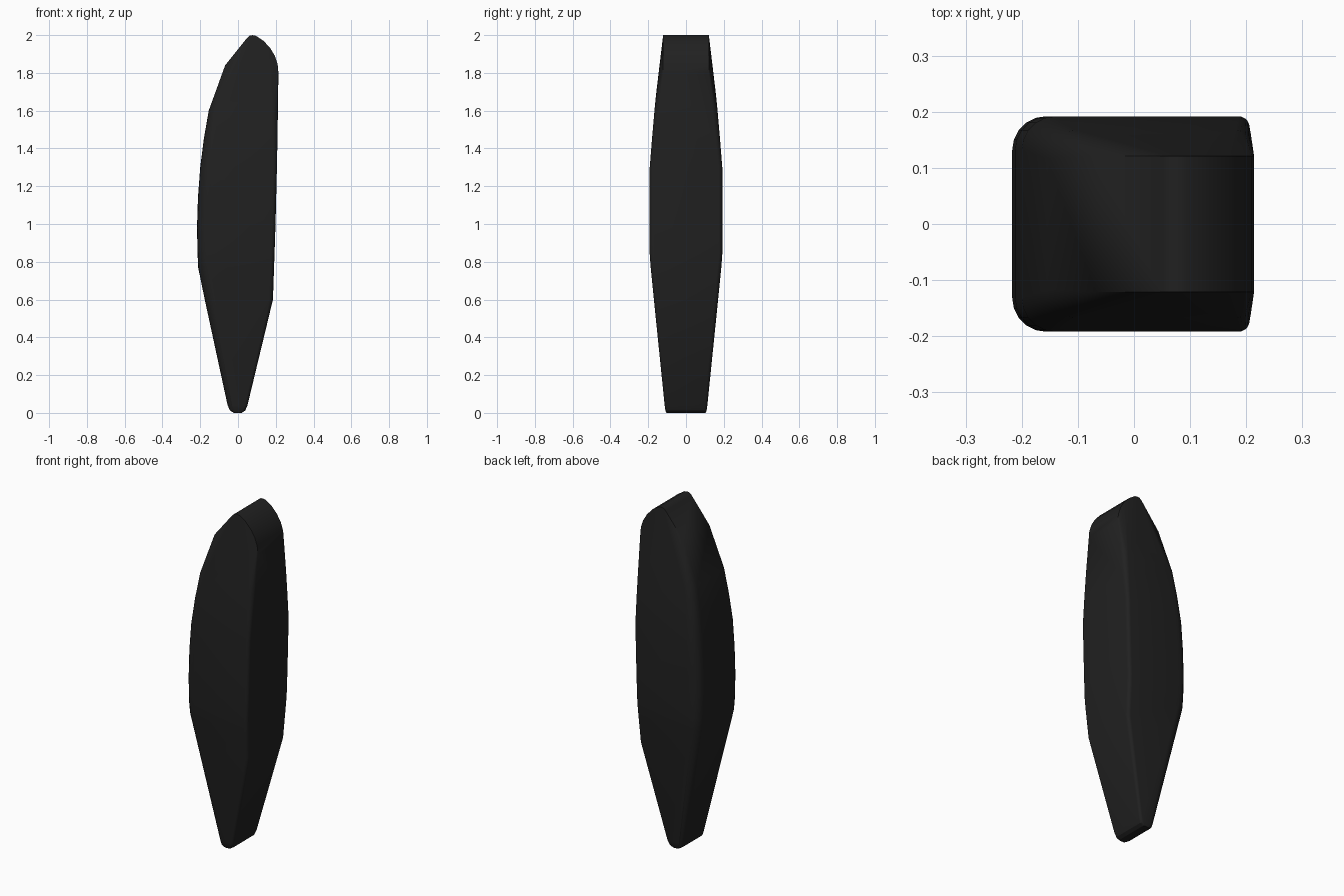
import bpy, bmesh, math

if "Cube" in bpy.data.objects:
    bpy.data.objects.remove(bpy.data.objects["Cube"])

# Horizontal sections: z, left x, right x, half depth, left corner radius, right corner radius
SECTIONS = [
    (0.00, -0.022, 0.020, 0.103, 0.012, 0.012),
    (0.012, -0.042, 0.038, 0.109, 0.022, 0.015),
    (0.04, -0.055, 0.050, 0.113, 0.035, 0.015),
    (0.60, -0.176, 0.185, 0.170, 0.060, 0.020),
    (0.77, -0.211, 0.190, 0.187, 0.060, 0.020),
    (0.84, -0.214, 0.193, 0.192, 0.060, 0.020),
    (0.98, -0.217, 0.198, 0.192, 0.060, 0.020),
    (1.14, -0.212, 0.202, 0.192, 0.060, 0.020),
    (1.30, -0.200, 0.206, 0.192, 0.060, 0.020),
    (1.45, -0.181, 0.209, 0.180, 0.055, 0.025),
    (1.60, -0.155, 0.211, 0.167, 0.050, 0.030),
]

# Crown outline in the front view (x, z), carried straight through the depth
CROWN = [(-0.068, 1.84), (0.048, 1.985), (0.062, 1.997), (0.077, 2.0), (0.095, 1.996),
         (0.135, 1.970), (0.170, 1.932), (0.195, 1.890), (0.210, 1.845), (0.214, 1.80)]
CROWN_HALF = 0.121


def corner(cx, cy, r, start, steps=5):
    """Points of a quarter-round corner."""
    return [(cx + r * math.cos(start + math.pi / 2 * i / steps),
             cy + r * math.sin(start + math.pi / 2 * i / steps)) for i in range(steps + 1)]


# Body: convex skin around all sections and the crown
bm = bmesh.new()
for z, left, right, half, rl, rr in SECTIONS:
    pts = corner(right - rr, half - rr, rr, 0) + corner(left + rl, half - rl, rl, math.pi / 2)
    for x, y in pts:
        for s in (1, -1):
            bm.verts.new((x, s * y, z))
for x, z in CROWN:
    for s in (1, -1):
        bm.verts.new((x, s * CROWN_HALF, z))
# Slight bulge of the broad faces below the crown
for s in (1, -1):
    for x in (0.0, 0.12):
        bm.verts.new((x, s * 0.158, 1.69))

res = bmesh.ops.convex_hull(bm, input=bm.verts[:])
bmesh.ops.delete(bm, geom=[v for v in bm.verts if not v.link_faces], context='VERTS')
bmesh.ops.recalc_face_normals(bm, faces=bm.faces[:])

mesh = bpy.data.meshes.new("grip_body")
bm.to_mesh(mesh)
bm.free()
body = bpy.data.objects.new("grip_body", mesh)
bpy.context.collection.objects.link(body)

# Near-black finish
mat = bpy.data.materials.new("black")
mat.diffuse_color = (0.015, 0.015, 0.015, 1)
mat.use_nodes = True
mat.node_tree.nodes["Principled BSDF"].inputs["Base Color"].default_value = mat.diffuse_color
mesh.materials.append(mat)

bpy.context.view_layer.objects.active = body
body.select_set(True)
bpy.ops.object.shade_smooth_by_angle(angle=math.radians(30))
